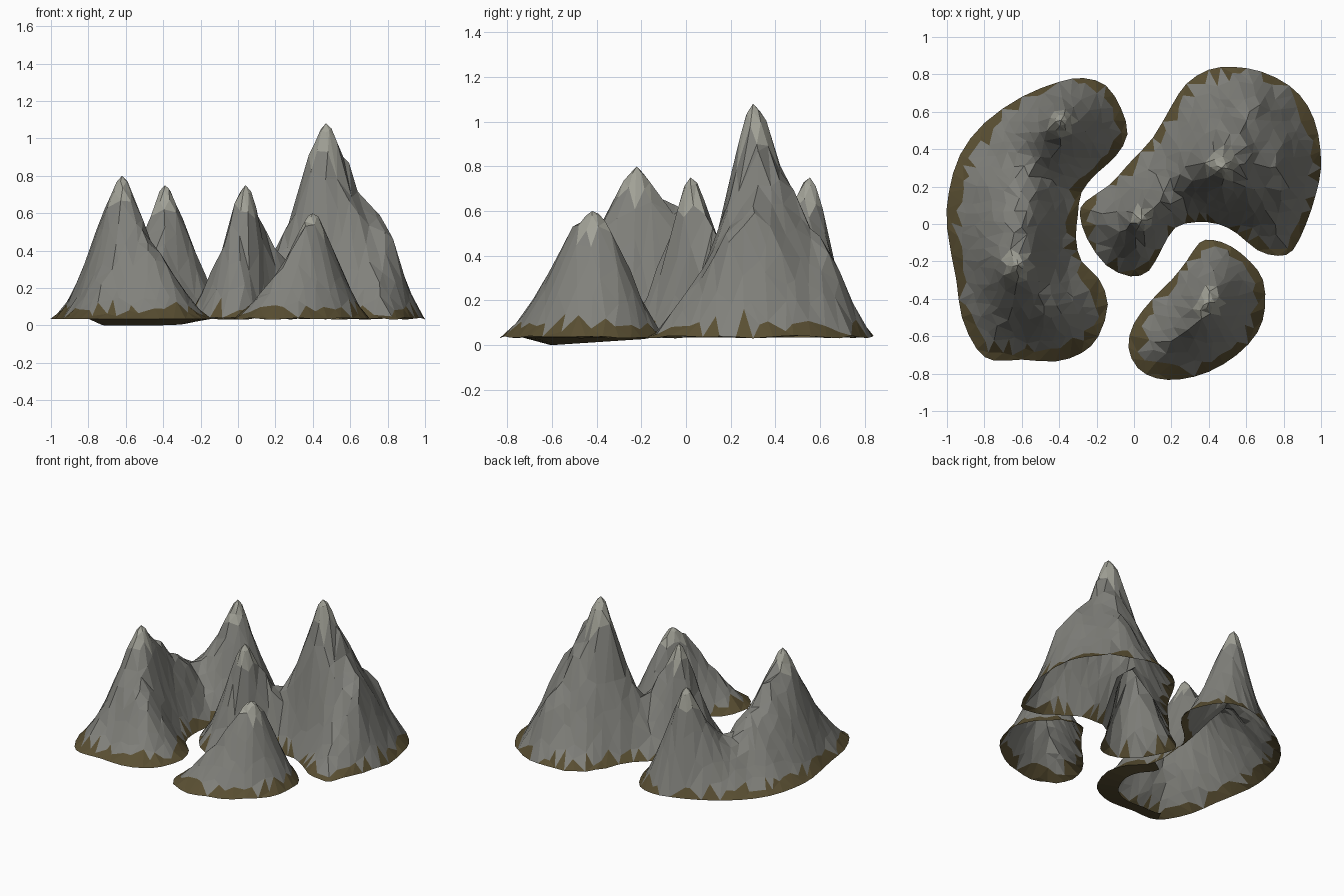
import bpy, math, random
from mathutils import Vector, noise
from mathutils.geometry import delaunay_2d_cdt, intersect_point_line

if "Cube" in bpy.data.objects:
    bpy.data.objects.remove(bpy.data.objects["Cube"])

random.seed(4)


def material(name, rgb):
    m = bpy.data.materials.new(name)
    m.diffuse_color = (*rgb, 1)
    m.use_nodes = True
    m.node_tree.nodes["Principled BSDF"].inputs["Base Color"].default_value = m.diffuse_color
    return m


MATS = [material("rock", (0.22, 0.22, 0.20)),
        material("earth", (0.10, 0.077, 0.032)),
        material("pale_peak", (0.36, 0.36, 0.31))]


def smooth_outline(pts, n=2):
    # closed Catmull-Rom curve through the footprint points
    out, k = [], len(pts)
    for i in range(k):
        a, b, c, d = (Vector(pts[(i + j) % k]) for j in (-1, 0, 1, 2))
        for s in range(n):
            t = s / n
            out.append(0.5 * (2 * b + (c - a) * t + (2 * a - 5 * b + 4 * c - d) * t * t
                              + (3 * b - a - 3 * c + d) * t ** 3))
    return out


def edge_distance(p, ring):
    best = 9
    for a, b in zip(ring, ring[1:] + ring[:1]):
        q, t = intersect_point_line(p, a, b)
        q = a.lerp(b, min(1, max(0, t)))
        best = min(best, (p - q.to_2d()).length)
    return best


def inside(p, ring):
    hit = False
    for a, b in zip(ring, ring[1:] + ring[:1]):
        if (a.y > p.y) != (b.y > p.y) and p.x < a.x + (p.y - a.y) / (b.y - a.y) * (b.x - a.x):
            hit = not hit
    return hit


def sample_spines(spines):
    out = []
    for line in spines:
        for a, b in zip(line, line[1:]):
            out += [Vector(a).lerp(Vector(b), i / 8) for i in range(9)]
    return out


def island(name, outline, spines, peaks, blunt=0.06, flare=1.4, lip=None):
    ring = smooth_outline(outline)
    crest = sample_spines(spines)

    def height(p, e):
        h = 0
        for c in crest:
            r = math.hypot(p.x - c.x, p.y - c.y)
            r = math.sqrt(r * r + blunt * blunt) - blunt
            h = max(h, (c.z - 0.035) * (e / (e + r)) ** flare)
        # gullies and bumps, fading at the summits
        bump = noise.noise((p.x * 7, p.y * 7, 3.1)) * 0.12 + random.uniform(-0.03, 0.03)
        near = min((p - Vector(q[:2])).length for q in peaks)
        return 0.035 + h * (1 + bump * min(1, near / 0.12))

    # scattered points: rings round each peak, loose grid elsewhere
    pts = list(ring)
    free = [Vector(q[:2]) for q in peaks]
    for q in peaks:
        for j, rad in enumerate((0.03, 0.06, 0.095)):
            for i in range(7):
                a = (i + j / 2) * math.tau / 7 + random.uniform(-0.25, 0.25)
                free.append(Vector((q[0] + rad * math.cos(a), q[1] + rad * math.sin(a))))
    step = 0.062
    for i in range(-17, 18):
        for j in range(-16, 17):
            p = Vector(((i + (j % 2) / 2) * step, j * step))
            p += Vector((random.uniform(-1, 1), random.uniform(-1, 1))) * 0.02
            if all((p - Vector(q[:2])).length > 0.12 for q in peaks):
                free.append(p)
    pts += [p for p in free if inside(p, ring) and edge_distance(p, ring) > 0.022]

    co, _, faces, *_ = delaunay_2d_cdt(pts, [], [list(range(len(ring)))], 1, 1e-5)
    verts = []
    for p in co:
        e = edge_distance(p, ring)
        rim = 0.035 if lip else 0.035 + random.uniform(-0.005, 0.008)
        verts.append((p.x, p.y, height(p, e) if e > 1e-4 else rim))

    # underside lip along part of the shore, dipping to the ground at the front
    if lip:
        def under(p):
            k = p.lerp(Vector(lip), 0.3)
            return (k.x, k.y, max(0, 0.033 + (k.y + 0.1) * 0.066))
        for a, b in zip(ring, ring[1:] + ring[:1]):
            if max(a.y, b.y) < -0.12 and min(a.x, b.x) > -0.8:
                n = len(verts)
                verts += [(a.x, a.y, 0.035), (b.x, b.y, 0.035), under(b), under(a)]
                faces.append([n + 3, n + 2, n + 1, n])

    me = bpy.data.meshes.new(name)
    me.from_pydata(verts, [], [list(f) for f in faces])
    for m in MATS:
        me.materials.append(m)
    for f in me.polygons:
        c = f.center
        if c.z < 0.085:
            f.material_index = 1
        elif any(math.hypot(c.x - q[0], c.y - q[1]) < 0.1 and c.z > q[2] * 0.82 for q in peaks):
            f.material_index = 2
    ob = bpy.data.objects.new(name, me)
    bpy.context.collection.objects.link(ob)


# left crescent: two peaks joined by a ridge
a1, a2 = (-0.62, -0.22, 0.80), (-0.39, 0.555, 0.75)
island("left_mountain",
       [(-0.27, 0.78), (-0.15, 0.74), (-0.07, 0.62), (-0.035, 0.48), (-0.1, 0.36), (-0.2, 0.27),
        (-0.28, 0.17), (-0.3, 0.05), (-0.31, -0.08), (-0.28, -0.2), (-0.19, -0.29), (-0.14, -0.43),
        (-0.19, -0.6), (-0.28, -0.69), (-0.42, -0.735), (-0.6, -0.725), (-0.75, -0.73),
        (-0.84, -0.67), (-0.92, -0.5), (-0.95, -0.3), (-1, -0.02), (-0.99, 0.17), (-0.93, 0.37),
        (-0.8, 0.54), (-0.6, 0.68), (-0.4, 0.76)],
       [[a1, (-0.62, -0.07, 0.66), (-0.61, 0.28, 0.34), (-0.5, 0.44, 0.4), a2],
        [a1, (-0.56, -0.32, 0.58), (-0.43, -0.45, 0.36)]],
       [a1, a2], lip=(-0.55, -0.3))

# right crescent: tall peak with shoulders, saddle and lower peak
b1, b2 = (0.47, 0.3, 1.08), (0.04, 0.02, 0.75)
island("right_mountain",
       [(0.53, 0.84), (0.4, 0.825), (0.28, 0.75), (0.2, 0.63), (0.1, 0.46), (-0.03, 0.32),
        (-0.13, 0.21), (-0.26, 0.12), (-0.29, 0.05), (-0.25, -0.08), (-0.15, -0.22),
        (-0.02, -0.28), (0.08, -0.25), (0.15, -0.13), (0.22, -0.02), (0.33, 0.01), (0.45, 0),
        (0.55, -0.05), (0.66, -0.14), (0.77, -0.17), (0.85, -0.14), (0.92, 0), (0.97, 0.15),
        (1, 0.3), (0.985, 0.48), (0.93, 0.63), (0.83, 0.74), (0.68, 0.815)],
       [[b2, (0.2, 0.17, 0.34), (0.33, 0.24, 0.54), b1],
        [b1, (0.59, 0.37, 0.76), (0.7, 0.33, 0.64), (0.79, 0.2, 0.5)],
        [(0.59, 0.37, 0.76), (0.57, 0.48, 0.57), (0.63, 0.6, 0.5)]],
       [b1, b2])

# small front island: single blunt peak
c1 = (0.40, -0.42, 0.60)
island("front_mountain",
       [(0.42, -0.085), (0.35, -0.1), (0.28, -0.2), (0.2, -0.3), (0.1, -0.4), (0, -0.53),
        (-0.03, -0.66), (0.02, -0.77), (0.12, -0.825), (0.25, -0.83), (0.4, -0.79),
        (0.55, -0.7), (0.66, -0.58), (0.7, -0.45), (0.69, -0.3), (0.62, -0.2), (0.52, -0.12)],
       [[(0.37, -0.47, 0.57), c1, (0.41, -0.37, 0.56)]],
       [c1], blunt=0.05, flare=1.35)
